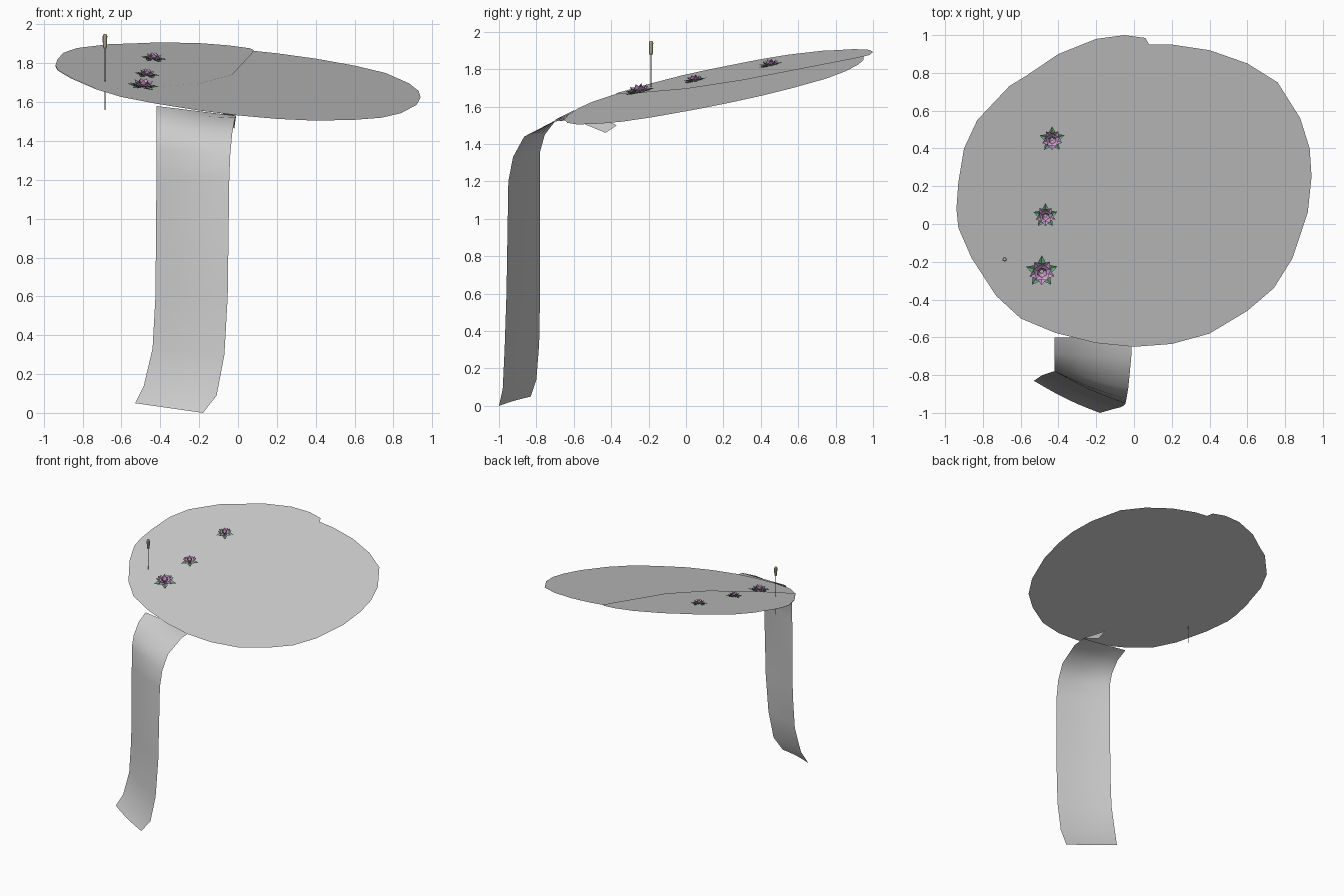
import bpy, bmesh
from math import sin, cos, pi, radians
from mathutils import Vector, Matrix

if "Cube" in bpy.data.objects:
    bpy.data.objects.remove(bpy.data.objects["Cube"])


def pad_z(x, y):
    return 1.67 - 0.105 * x + 0.213 * y


NORMAL = Vector((0.105, -0.213, 1)).normalized()


def material(name, col):
    m = bpy.data.materials.new(name)
    m.diffuse_color = (*col, 1)
    m.use_nodes = True
    m.node_tree.nodes["Principled BSDF"].inputs["Base Color"].default_value = m.diffuse_color
    return m


def make(name, verts, faces, mats=(), idx=None, smooth=False):
    me = bpy.data.meshes.new(name)
    me.from_pydata([tuple(v) for v in verts], [], faces)
    for m in mats:
        me.materials.append(m)
    for i, p in enumerate(me.polygons):
        p.use_smooth = smooth
        if idx:
            p.material_index = idx[i]
    ob = bpy.data.objects.new(name, me)
    bpy.context.collection.objects.link(ob)
    return ob


def sheet(name, outline, lift=0.0):
    ob = make(name, [(x, y, pad_z(x, y) + lift) for x, y in outline],
              [list(range(len(outline)))])
    bm = bmesh.new()
    bm.from_mesh(ob.data)
    bm.normal_update()
    for f in bm.faces:
        if f.normal.z < 0:
            f.normal_flip()
    bmesh.ops.triangulate(bm, faces=bm.faces[:])
    bm.to_mesh(ob.data)
    bm.free()


# Tilted round sheet
main = [(0.08, .95), (.2, .95), (.4, .92), (.6, .85), (.76, .75), (.88, .56), (.93, .4),
        (.94, .25), (.92, .06), (.84, -.18), (.74, -.34), (.6, -.46), (.4, -.58),
        (.2, -.635), (0, -.65), (-.2, -.63), (-.42, -.575), (-.6, -.5), (-.73, -.38),
        (-.86, -.18), (-.93, -.02), (-.94, .08), (-.93, .22), (-.76, .53), (-.57, .77),
        (-.3, .89), (-.1, .94)]
sheet("pad_main", main)

# Overlapping lobe at the back left, slit edge first
lobe = [(.08, .95), (.075, .88), (-.03, .3), (-.2, 0), (-.5, -.25), (-.73, -.38),
        (-.86, -.18), (-.93, -.02), (-.94, .08), (-.93, .22), (-.9, .4), (-.83, .55),
        (-.66, .73), (-.57, .785), (-.4, .9), (-.2, .98), (-.05, 1), (.06, .985)]
sheet("pad_lobe", lobe, 0.004)

# Hanging ribbon, lofted between its left and right edges
left = [(-.53, -.83, .05), (-.485, -.80, .14), (-.44, -.785, .33), (-.425, -.78, .6),
        (-.42, -.78, 1.2), (-.42, -.78, 1.36), (-.42, -.755, 1.45), (-.42, -.69, 1.535),
        (-.42, -.6, 1.58)]
right = [(-.18, -1, 0), (-.11, -.98, .09), (-.07, -.97, .3), (-.053, -.96, .6),
         (-.045, -.95, 1.2), (-.04, -.925, 1.33), (-.03, -.865, 1.44), (-.015, -.71, 1.52),
         (-.01, -.6, 1.53)]
N = 6
rv, rf = [], []
for a, b in zip(left, right):
    for j in range(N + 1):
        t = j / N
        p = Vector(a).lerp(Vector(b), t)
        p.y -= 0.012 * sin(pi * t) * (p.z < 1.45)
        rv.append(p)
for i in range(len(left) - 1):
    for j in range(N):
        k = i * (N + 1) + j
        rf.append((k, k + 1, k + N + 2, k + N + 1))
make("ribbon", rv, rf, smooth=True)

# Small tucked corner under the sheet
make("ribbon_tuck", [(-.01, -.6, 1.53), (-.02, -.43, 1.46), (-.03, -.37, 1.5), (-.1, -.5, 1.56)],
     [(0, 1, 2, 3)])

# Flowers: rings of folded petals
green = material("leaf_green", (.16, .42, .22))
pink = material("petal_pink", (.62, .36, .62))


def flower(name, x, y, r):
    verts, faces, idx = [], [], []

    def ring(n, off, r0, r1, w, z0, z1, m):
        for k in range(n):
            rot = Matrix.Rotation(off + 2 * pi * k / n, 3, 'Z')
            mid = (r0 + r1) / 2
            zm = z0 + (z1 - z0) * 0.3
            pts = [(r0, 0, z0), (mid, -w, zm + .1), (r1, 0, z1), (mid, w, zm + .1), (mid, 0, zm)]
            b = len(verts)
            verts.extend(rot @ Vector(p) * r for p in pts)
            faces.extend([(b, b + 1, b + 4), (b + 1, b + 2, b + 4),
                          (b + 2, b + 3, b + 4), (b + 3, b, b + 4)])
            idx.extend([m] * 4)

    ring(5, pi / 2, .1, 1.0, .25, .02, .12, 0)
    ring(5, pi / 2 + pi / 5, .08, .8, .27, .05, .3, 1)
    ring(5, pi / 2, .08, .58, .27, .06, .45, 1)
    ring(5, pi / 2 + pi / 5, .1, .3, .2, .08, .55, 1)
    ob = make(name, verts, faces, (green, pink), idx)
    ob.matrix_world = (Matrix.Translation((x, y, pad_z(x, y) + .004)) @
                       Vector((0, 0, 1)).rotation_difference(NORMAL).to_matrix().to_4x4())


flower("flower_front", -.49, -.25, .088)
flower("flower_middle", -.47, .045, .068)
flower("flower_back", -.435, .45, .07)


# Reed: thin stem with a fat head
def lathe(name, x, y, profile, n, mat):
    verts = [(x + r * cos(2 * pi * k / n), y + r * sin(2 * pi * k / n), z)
             for r, z in profile for k in range(n)]
    faces = [(i * n + k, i * n + (k + 1) % n, (i + 1) * n + (k + 1) % n, (i + 1) * n + k)
             for i in range(len(profile) - 1) for k in range(n)]
    faces += [tuple(range(n))[::-1], tuple(range(len(verts) - n, len(verts)))]
    make(name, verts, faces, (mat,))


lathe("reed_stem", -.685, -.187, [(.003, 1.56), (.003, 1.89)], 6,
      material("stem_green", (.2, .25, .15)))
lathe("reed_head", -.685, -.187, [(.007, 1.875), (.011, 1.89), (.012, 1.94), (.007, 1.95)], 8,
      material("reed_beige", (.68, .62, .45)))
